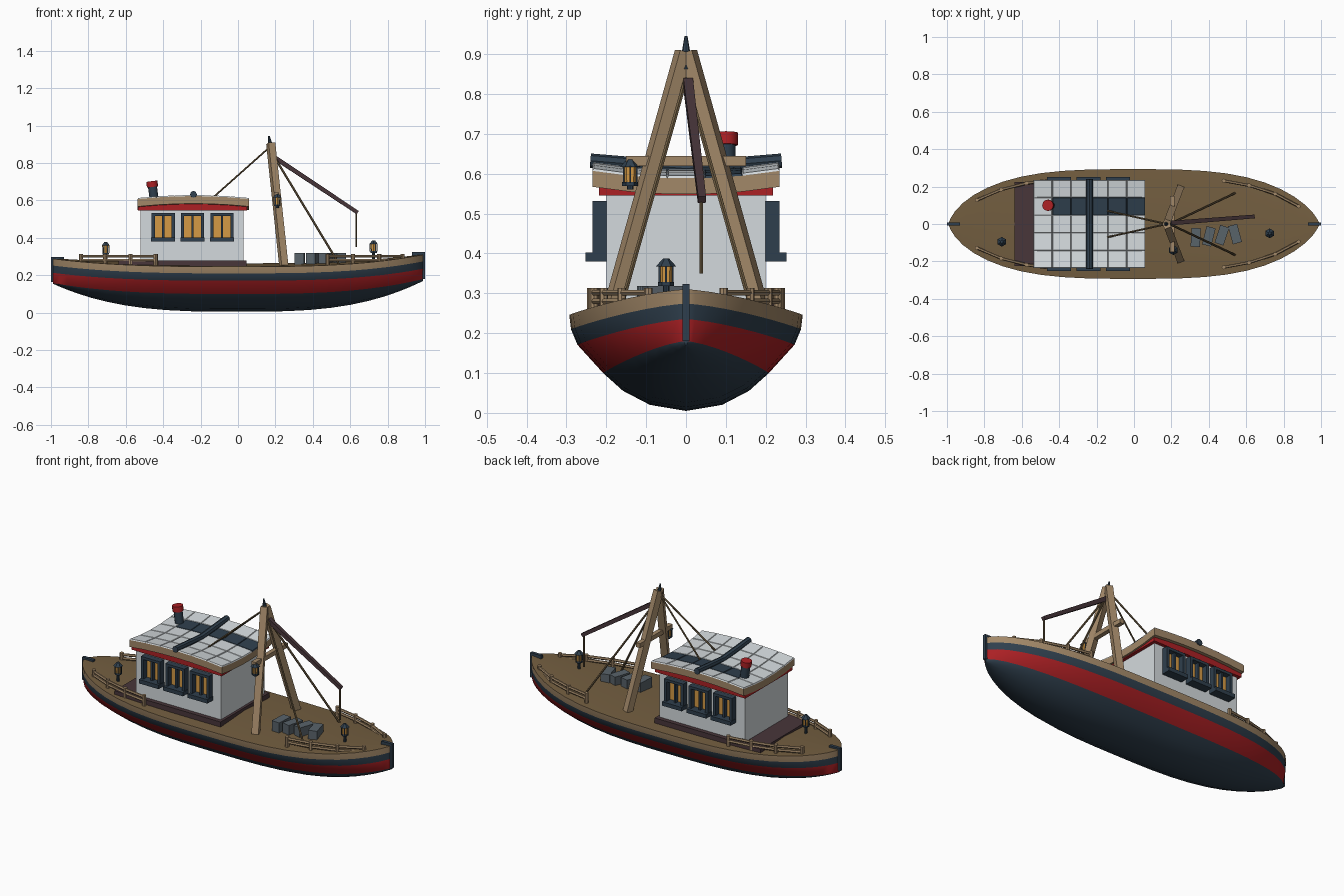
import bpy, bmesh, math
from mathutils import Vector, Matrix

cube = bpy.data.objects.get("Cube")
if cube:
    bpy.data.objects.remove(cube, do_unlink=True)


def material(name, hexa):
    srgb = [int(hexa[i:i + 2], 16) / 255 for i in (0, 2, 4)]
    col = [((c + 0.055) / 1.055) ** 2.4 for c in srgb] + [1]
    m = bpy.data.materials.new(name)
    m.use_nodes = True
    m.diffuse_color = col
    m.node_tree.nodes["Principled BSDF"].inputs["Base Color"].default_value = col
    return m


DECK = material("deck brown", "735e40")
WOOD = material("pale wood", "a28868")
NAVY = material("navy", "2f3f4d")
RED = material("red", "ac2024")
WHITE = material("off white", "d4dadd")
BROWN = material("dark brown", "48363a")
AMBER = material("amber glass", "d59a45")
GREY = material("crate grey", "59636a")
ROPE = material("rope", "6b5a40")


def finish(name, bm, mats, smooth=False):
    bmesh.ops.recalc_face_normals(bm, faces=bm.faces)
    me = bpy.data.meshes.new(name)
    bm.to_mesh(me)
    bm.free()
    for m in mats:
        me.materials.append(m)
    if smooth:
        me.polygons.foreach_set("use_smooth", [True] * len(me.polygons))
        me.set_sharp_from_angle(angle=math.radians(35))
    ob = bpy.data.objects.new(name, me)
    bpy.context.scene.collection.objects.link(ob)
    return ob


def box(name, mat, lo, hi, turn=0):
    lo, hi = Vector(lo), Vector(hi)
    bm = bmesh.new()
    m = (Matrix.Translation((lo + hi) / 2) @ Matrix.Rotation(math.radians(turn), 4, 'Z')
         @ Matrix.Diagonal((hi - lo).to_4d()))
    bmesh.ops.create_cube(bm, size=1, matrix=m)
    return finish(name, bm, [mat])


def beam(name, mat, a, b, r, r2=None, sides=8):
    # Straight tapered bar; four sides gives a square timber
    a, b = Vector(a), Vector(b)
    d = b - a
    m = Matrix.Translation((a + b) / 2) @ d.to_track_quat('Z', 'X').to_matrix().to_4x4()
    if sides == 4:
        m = m @ Matrix.Rotation(math.pi / 4, 4, 'Z')
    bm = bmesh.new()
    bmesh.ops.create_cone(bm, cap_ends=True, segments=sides, radius1=r,
                          radius2=r if r2 is None else r2, depth=d.length, matrix=m)
    return finish(name, bm, [mat], smooth=sides > 6)


# Hull lines
def half_width(t):
    return max(0.006, 0.293 * (1 - abs(t) ** 3.2) ** (0.7 if t > 0 else 0.64))


def sheer(t):
    return 0.246 + (0.064 if t > 0 else 0.042) * abs(t) ** 3


def section(t):
    w, top, e = half_width(t), sheer(t), abs(t) ** 3
    keel = 0.005 + (0.165 if t > 0 else 0.15) * e
    red_low = top - 0.146 + 0.016 * e
    half = [(1, top), (0.985, top - 0.036), (0.93, top - 0.075), (0.71, red_low),
            (0.54, keel + 0.53 * (red_low - keel)), (0.31, keel + 0.16 * (red_low - keel))]
    right = [(w * f, z) for f, z in half]
    left = [(-y, z) for y, z in reversed(right)]
    return [(0, top + 0.018 * w / 0.293)] + right + [(0, keel)] + left


bm = bmesh.new()
rings = []
for i in range(25):
    t = math.sin(math.pi / 2 * (i / 12 - 1))
    rings.append([bm.verts.new((t * 0.99, y, z)) for y, z in section(t)])
bands = [0, 1, 2, 3, 2, 2, 2]
bands += bands[::-1]
n = len(bands)
for a, b in zip(rings, rings[1:]):
    for k in range(n):
        f = bm.faces.new((a[k], a[(k + 1) % n], b[(k + 1) % n], b[k]))
        f.material_index = bands[k]
for ring in (rings[0], rings[-1]):
    bm.faces.new(ring).material_index = 2
finish("hull", bm, [DECK, WOOD, NAVY, RED], smooth=True)
box("stem_post", NAVY, (0.93, -0.009, 0.18), (1, 0.009, 0.324))
box("stern_post", NAVY, (-1, -0.009, 0.165), (-0.93, 0.009, 0.298))

# Deckhouse
box("house_base", BROWN, (-0.64, -0.225, 0.24), (0.045, 0.225, 0.28))
box("house_walls", WHITE, (-0.52, -0.2, 0.27), (0.03, 0.2, 0.57))
box("house_red_trim", RED, (-0.535, -0.218, 0.545), (0.048, 0.218, 0.582))

# Windows on both sides
for s, side in ((-1, "right"), (1, "left")):
    for k, x in enumerate((-0.4, -0.243, -0.085)):
        def part(name, mat, x0, x1, z0, z1, depth):
            ys = sorted((s * 0.195, s * depth))
            box(f"{side}_window_{k}_{name}", mat, (x + x0, ys[0], z0), (x + x1, ys[1], z1))
        part("glass", AMBER, -0.05, 0.05, 0.4, 0.52, 0.203)
        part("jamb_aft", NAVY, -0.062, -0.045, 0.385, 0.532, 0.235)
        part("jamb_fore", NAVY, 0.045, 0.062, 0.385, 0.532, 0.235)
        part("mullion", NAVY, -0.006, 0.006, 0.4, 0.52, 0.225)
        part("head", NAVY, -0.062, 0.062, 0.517, 0.532, 0.235)
        part("sill", NAVY, -0.064, 0.064, 0.38, 0.403, 0.252)

# Roof: curved slab, sagging across and arched lengthwise, with raised panels
RX = -0.238


def roof_z(x, y):
    return 0.588 + 0.02 * (y / 0.24) ** 2 + 0.016 * (1 - ((x - RX) / 0.3) ** 2)


bm = bmesh.new()
bmesh.ops.create_grid(bm, x_segments=6, y_segments=5, size=1)
for v in bm.verts:
    v.co.x, v.co.y = RX + 0.298 * v.co.x, 0.235 * v.co.y
    v.co.z = roof_z(v.co.x, v.co.y)
top = list(bm.faces)
low = bmesh.ops.extrude_face_region(bm, geom=top, use_keep_orig=True)
for v in low["geom"]:
    if isinstance(v, bmesh.types.BMVert):
        v.co.z -= 0.04
bmesh.ops.recalc_face_normals(bm, faces=bm.faces)
top = [f for f in bm.faces if f.normal.z > 0.7]
for f in top:
    c = f.calc_center_median()
    f.material_index = 2 if 0.05 < c.y < 0.14 and c.x > -0.45 else 1
bmesh.ops.inset_individual(bm, faces=top, thickness=0.004, depth=0.006)
finish("roof", bm, [WOOD, WHITE, NAVY])
for s, side in ((-1, "right"), (1, "left")):
    beam(f"{side}_roof_beam", NAVY, (RX, 0, 0.613), (RX, s * 0.24, 0.633), 0.018)

# Funnel
beam("funnel", NAVY, (-0.445, 0.1, 0.58), (-0.458, 0.1, 0.68), 0.024, sides=12)
beam("funnel_cap", RED, (-0.457, 0.1, 0.672), (-0.461, 0.1, 0.703), 0.03, sides=12)

# A-frame mast, boom and rigging
for s, side in ((-1, "right"), (1, "left")):
    beam(f"{side}_mast_leg", WOOD, (0.245, s * 0.187, 0.25), (0.175, s * 0.004, 0.905), 0.027, sides=4)
    beam(f"{side}_fore_stay", ROPE, (0.19, 0, 0.84), (0.54, s * 0.165, 0.26), 0.006, sides=6)
    beam(f"{side}_aft_stay", ROPE, (0.175, 0, 0.89), (-0.14, s * 0.07, 0.61), 0.005, sides=6)
beam("mast_crossbar", WOOD, (0.205, -0.15, 0.632), (0.205, 0.15, 0.632), 0.018, sides=4)
beam("mast_tip", NAVY, (0.18, 0, 0.86), (0.165, 0, 0.945), 0.018, 0.004)
beam("boom", BROWN, (0.195, 0.005, 0.83), (0.64, 0.04, 0.535), 0.017, 0.014, sides=4)
beam("boom_rope", ROPE, (0.632, 0.038, 0.54), (0.632, 0.038, 0.35), 0.005, sides=6)


# Lanterns
def lantern(name, x, y, z):
    beam(name + "_base", NAVY, (x, y, z - 0.008), (x, y, z + 0.002), 0.02, sides=6)
    beam(name + "_glass", AMBER, (x, y, z), (x, y, z + 0.042), 0.017, 0.019, sides=6)
    beam(name + "_cap", NAVY, (x, y, z + 0.04), (x, y, z + 0.06), 0.026, 0.008, sides=6)
    for k in range(6):
        a = math.tau * k / 6
        px, py = x + 0.019 * math.cos(a), y + 0.019 * math.sin(a)
        beam(f"{name}_bar_{k}", NAVY, (px, py, z), (px, py, z + 0.042), 0.003, sides=4)


lantern("bow_lantern", 0.725, -0.05, 0.327)
lantern("stern_lantern", -0.707, -0.095, 0.318)
lantern("mast_lantern", 0.21, -0.14, 0.577)
beam("bow_lantern_post", NAVY, (0.725, -0.05, 0.26), (0.725, -0.05, 0.325), 0.008)
beam("stern_lantern_post", NAVY, (-0.707, -0.095, 0.25), (-0.707, -0.095, 0.318), 0.008)
beam("mast_lantern_hook", NAVY, (0.21, -0.14, 0.56), (0.21, -0.14, 0.575), 0.008)

# Railings at the four corners
for end, xs in (("bow", (0.48, 0.615, 0.755, 0.88)), ("stern", (-0.44, -0.575, -0.71, -0.84))):
    for s, side in ((-1, "right"), (1, "left")):
        spots = [Vector((x, s * (half_width(x) - 0.042), sheer(x))) for x in xs]
        for k, p in enumerate(spots):
            up = Vector((p.x, p.y, 0.314))
            beam(f"{side}_{end}_rail_post_{k}", WOOD, p - Vector((0, 0, 0.01)), up, 0.011)
        for k, (a, b) in enumerate(zip(spots, spots[1:])):
            for z in (0.28, 0.302):
                beam(f"{side}_{end}_rail_{k}", WOOD, (a.x, a.y, z), (b.x, b.y, z), 0.008, sides=6)

# Deck crates
for k, (x, turn) in enumerate(((0.33, -3), (0.4, -14), (0.47, -18), (0.54, 15))):
    y = -0.072 + 0.006 * k
    box(f"crate_{k}", GREY, (x - 0.025, y - 0.05, 0.25), (x + 0.025, y + 0.05, 0.318), turn)
